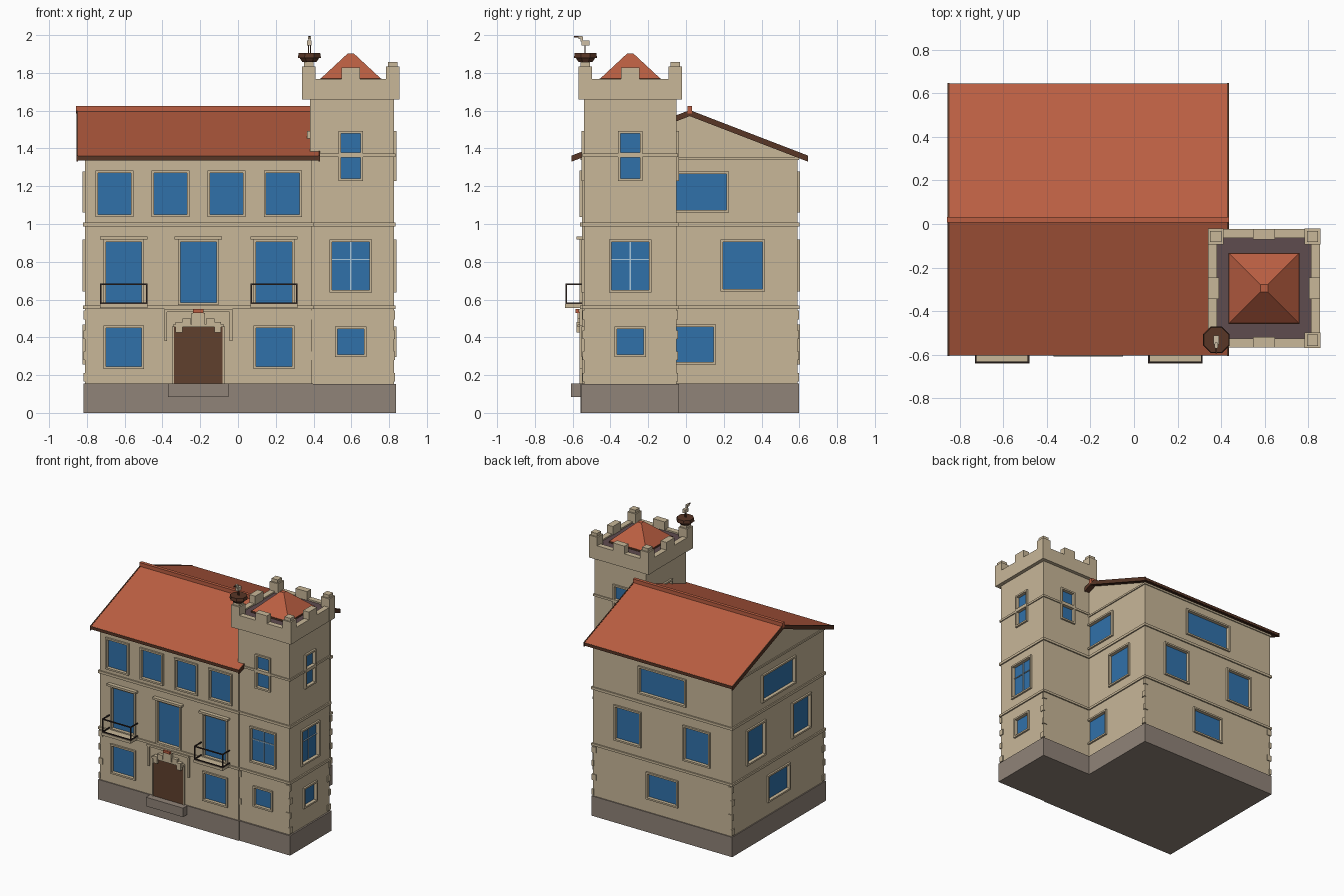
import bpy, bmesh
from mathutils import Matrix

if "Cube" in bpy.data.objects:
    bpy.data.objects.remove(bpy.data.objects["Cube"])


def material(name, rgb):
    lin = [(c / 255 / 12.92) if c < 11 else ((c / 255 + 0.055) / 1.055) ** 2.4 for c in rgb]
    m = bpy.data.materials.new(name)
    m.use_nodes = True
    m.diffuse_color = (*lin, 1)
    m.node_tree.nodes["Principled BSDF"].inputs["Base Color"].default_value = (*lin, 1)
    return m


PLASTER = material("plaster", (200, 183, 152))
STONE = material("plinth stone", (144, 131, 120))
TILE = material("roof tile", (187, 95, 66))
GLASS = material("window glass", (48, 113, 170))
DOOR = material("door wood", (96, 64, 45))
WOOD = material("dark wood", (88, 54, 38))
DECK = material("tower deck", (95, 76, 79))
IRON = material("black iron", (52, 40, 36))
BAR = material("glazing bar", (170, 200, 220))
FEATHER = material("feather", (205, 190, 165))


def finish(name, bm, *mats):
    bmesh.ops.recalc_face_normals(bm, faces=bm.faces)
    me = bpy.data.meshes.new(name)
    bm.to_mesh(me)
    bm.free()
    for m in mats:
        me.materials.append(m)
    ob = bpy.data.objects.new(name, me)
    bpy.context.collection.objects.link(ob)
    return ob


def boxes(name, mat, spans):
    """One object from boxes given as (two x, two y, two z)."""
    bm = bmesh.new()
    for span in spans:
        size = [abs(b - a) for a, b in span]
        mid = [(a + b) / 2 for a, b in span]
        bmesh.ops.create_cube(bm, size=1, matrix=Matrix.Translation(mid) @ Matrix.Diagonal((*size, 1)))
    return finish(name, bm, mat)


def prism(name, profile, x0, x1, *mats):
    """Extrude a y-z profile along x; a second material goes to the upward faces."""
    bm = bmesh.new()
    face = bm.faces.new([bm.verts.new((x0, y, z)) for y, z in profile])
    ext = bmesh.ops.extrude_face_region(bm, geom=[face])["geom"]
    bmesh.ops.translate(bm, vec=(x1 - x0, 0, 0), verts=[v for v in ext if isinstance(v, bmesh.types.BMVert)])
    bmesh.ops.recalc_face_normals(bm, faces=bm.faces)
    if len(mats) > 1:
        for f in bm.faces:
            f.material_index = int(f.normal.z > 0.5)
    return finish(name, bm, *mats)


# Footprints: x0, x1, y0, y1
MAIN = (-0.81, 0.39, -0.55, 0.59)
TOWER = (0.38, 0.825, -0.54, -0.05)
MID = 0.02                      # ridge line
TX, TY = 0.597, -0.295          # tower axis


def on_wall(foot, side, u, d, z):
    """Box on a wall: u along the wall, d outwards, z up."""
    x0, x1, y0, y1 = foot
    if side == "front":
        return (u, (y0 - d[0], y0 - d[1]), z)
    if side == "back":
        return (u, (y1 + d[0], y1 + d[1]), z)
    if side == "right":
        return ((x1 + d[0], x1 + d[1]), u, z)
    return ((x0 - d[0], x0 - d[1]), u, z)


def grown(foot, g, z):
    return ((foot[0] - g, foot[1] + g), (foot[2] - g, foot[3] + g), z)


# Walls
PITCH = 0.385
EAVE = 1.355
apex = EAVE + PITCH * 0.57
main_walls = prism("main_walls", [(MAIN[2], 0.1), (MAIN[3], 0.1), (MAIN[3], EAVE), (MID, apex), (MAIN[2], EAVE)],
                   MAIN[0], MAIN[1], PLASTER)
tower_walls = boxes("tower_walls", PLASTER, [grown(TOWER, 0, (0.1, 1.67))])

# Window list: footprint, side, centre, width, bottom, top
windows = []
for cx in (-0.655, -0.357, -0.06, 0.237):
    windows.append((MAIN, "front", cx, 0.175, 1.05, 1.27))
for cx in (-0.605, -0.21, 0.19):
    windows.append((MAIN, "front", cx, 0.19, 0.585, 0.905))
for cx in (-0.605, 0.19):
    windows.append((MAIN, "front", cx, 0.19, 0.245, 0.45))
for side, c, gap in (("left", MID, 0.28), ("right", MID, 0.28), ("back", -0.21, 0.298)):
    windows.append((MAIN, side, c, 0.39, 1.075, 1.265))
    windows.append((MAIN, side, c, 0.25, 0.27, 0.455))
    for s in (-1, 1):
        if not (side == "right" and s < 0):
            windows.append((MAIN, side, c + s * gap, 0.21, 0.655, 0.905))
tower_grid = []
for side, c in (("front", TX), ("right", TY), ("back", TX), ("left", TY)):
    windows.append((TOWER, side, c, 0.105, 1.24, 1.352))
    windows.append((TOWER, side, c, 0.105, 1.378, 1.48))
    if side in ("front", "right"):
        windows.append((TOWER, side, c, 0.2, 0.65, 0.905))
        windows.append((TOWER, side, c, 0.14, 0.31, 0.445))
        tower_grid.append((side, c))

# Recesses, glass and frames
panes, frames, cuts = [], [], {MAIN: [], TOWER: []}
F = 0.013
for foot, side, c, w, z0, z1 in windows:
    u0, u1 = c - w / 2, c + w / 2
    cuts[foot].append(on_wall(foot, side, (u0, u1), (-0.015, 0.05), (z0, z1)))
    panes.append(on_wall(foot, side, (u0, u1), (-0.02, -0.012), (z0, z1)))
    for u, z in (((u0 - F, u0), (z0 - F, z1 + F)), ((u1, u1 + F), (z0 - F, z1 + F)),
                 ((u0, u1), (z1, z1 + F)), ((u0, u1), (z0 - F, z0))):
        frames.append(on_wall(foot, side, u, (-0.005, 0.014), z))
for walls, foot in ((main_walls, MAIN), (tower_walls, TOWER)):
    cutter = boxes("window_cutter", PLASTER, cuts[foot])
    cutter.hide_render = True
    mod = walls.modifiers.new("recesses", "BOOLEAN")
    mod.operation, mod.object, mod.solver = "DIFFERENCE", cutter, "EXACT"
    bpy.context.view_layer.objects.active = walls
    bpy.ops.object.modifier_apply(modifier=mod.name)
    bpy.data.objects.remove(cutter)
boxes("window_panes", GLASS, panes)
boxes("window_frames", PLASTER, frames)
bars = []
for side, c in tower_grid:
    bars.append(on_wall(TOWER, side, (c - 0.003, c + 0.003), (-0.012, -0.005), (0.65, 0.905)))
    bars.append(on_wall(TOWER, side, (c - 0.1, c + 0.1), (-0.012, -0.005), (0.81, 0.816)))
boxes("tower_glazing_bars", BAR, bars)

# Plinth, string courses and window hoods
boxes("plinth", STONE, [grown(MAIN, 0.008, (0, 0.155)), grown(TOWER, 0.012, (0, 0.154))])
courses = []
for foot in (MAIN, TOWER):
    courses += [grown(foot, 0.01, (0.55, 0.568)), grown(foot, 0.01, (0.988, 1.008))]
courses += [grown(TOWER, 0.008, (1.356, 1.372)), grown(MAIN, 0.008, (1.34, 1.354))]
boxes("string_courses", PLASTER, courses)
boxes("window_hoods", PLASTER, [on_wall(MAIN, "front", (cx - 0.125, cx + 0.125), (-0.005, 0.03), (0.918, 0.934))
                                for cx in (-0.605, -0.21, 0.19)])

# Corner quoins, long and short in turn
quoins = []
corners = [(MAIN, 0, 2), (MAIN, 0, 3), (MAIN, 1, 3), (TOWER, 0, 2), (TOWER, 1, 2), (TOWER, 1, 3)]
for foot, ix, iy in corners:
    sx, sy = (1 if ix == 0 else -1), (1 if iy == 2 else -1)
    for i, z in enumerate((0.165, 0.28, 0.39, 0.495)):
        lx, ly = (0.035, 0.02) if i % 2 else (0.015, 0.035)
        x, y = foot[ix] - sx * 0.007, foot[iy] - sy * 0.007
        quoins.append(((x, x + sx * lx), (y, y + sy * ly), (z, z + 0.046)))
boxes("corner_quoins", PLASTER, quoins)

# Entrance
front = lambda u, d, z: on_wall(MAIN, "front", u, d, z)
DX = -0.21
boxes("door", DOOR, [front((DX - 0.128, DX + 0.128), (-0.01, 0.008), (0.155, 0.46))])
boxes("door_step", STONE, [front((DX - 0.16, DX + 0.16), (-0.01, 0.058), (0.085, 0.155))])
portal = [front((DX - 0.135, DX + 0.135), (0, 0.025), (0.455, 0.468)),
          front((DX - 0.035, DX + 0.035), (0, 0.025), (0.468, 0.53)),
          front((DX - 0.18, DX + 0.18), (0, 0.02), (0.535, 0.551))]
for s in (-1, 1):
    portal.append(front((DX + s * 0.165, DX + s * 0.18), (0, 0.015), (0.38, 0.54)))
    portal.append(front((DX + s * 0.128, DX + s * 0.138), (0, 0.015), (0.155, 0.46)))
    portal.append(front((DX + s * 0.085, DX + s * 0.12), (0, 0.03), (0.425, 0.48)))
    portal.append(front((DX + s * 0.04, DX + s * 0.085), (0, 0.025), (0.468, 0.5)))
boxes("door_surround", PLASTER, portal)
boxes("door_crest", TILE, [front((DX - 0.028, DX + 0.028), (0, 0.035), (0.53, 0.549))])

# Balconies
slabs, rails = [], []
R = 0.008
for cx in (-0.605, 0.19):
    a, b = cx - 0.125, cx + 0.125
    slabs.append(front((a, b), (-0.01, 0.09), (0.555, 0.576)))
    for z in (0.577, 0.676):
        rails.append(front((a, b), (0.08, 0.08 + R), (z, z + R)))
        for u in (a, b - R):
            rails.append(front((u, u + R), (0, 0.08), (z, z + R)))
    for u in (a, b - R):
        rails.append(front((u, u + R), (0.08, 0.08 + R), (0.576, 0.684)))
boxes("balcony_slabs", PLASTER, slabs)
boxes("balcony_rails", IRON, rails)


# Gabled roof with verge boards and ridge cap
def chevron(half, top, thick):
    low = top - PITCH * half
    return [(MID - half, low), (MID, top), (MID + half, low),
            (MID + half, low - thick), (MID, top - thick), (MID - half, low - thick)]


prism("gable_roof", chevron(0.622, 1.6, 0.024), -0.848, 0.428, WOOD, TILE)
for name, x in (("left_verge_board", -0.856), ("right_verge_board", 0.427)):
    prism(name, chevron(0.627, 1.603, 0.032), x, x + 0.008, WOOD)
boxes("eave_boards", WOOD, [((-0.85, 0.43), (MID + s * 0.61, MID + s * 0.624), (1.34, 1.359)) for s in (-1, 1)])
boxes("ridge_cap", TILE, [((-0.858, 0.436), (MID - 0.013, MID + 0.013), (1.585, 1.624))])

# Tower parapet with battlements
PX, PY, T = 0.257, 0.273, 0.042
parapet = []
for s in (-1, 1):
    parapet.append(((TX + s * (PX - T), TX + s * PX), (TY - PY, TY + PY), (1.66, 1.768)))
    parapet.append(((TX - PX + T, TX + PX - T), (TY + s * (PY - T), TY + s * PY), (1.66, 1.768)))
    parapet.append(((TX + s * (PX - 0.05), TX + s * PX), (TY - 0.05, TY + 0.05), (1.76, 1.828)))
    parapet.append(((TX - 0.05, TX + 0.05), (TY + s * (PY - 0.05), TY + s * PY), (1.76, 1.828)))
    for t in (-1, 1):
        cx, cy = TX + s * (PX - 0.035), TY + t * (PY - 0.035)
        for h, z in ((0.036, (1.659, 1.834)), (0.026, (1.834, 1.858))):
            parapet.append(((cx - h, cx + h), (cy - h, cy + h), z))
boxes("parapet", PLASTER, parapet)
boxes("parapet_floor", PLASTER, [grown(TOWER, 0.01, (1.661, 1.7))])
boxes("tower_deck", DECK, [((TX - PX + T, TX + PX - T), (TY - PY + T, TY + PY - T), (1.7, 1.757))])


def frustum(name, mat, sides, r0, r1, z0, z1, x, y, turn=0):
    bm = bmesh.new()
    bmesh.ops.create_cone(bm, cap_ends=True, segments=sides, radius1=r0, radius2=r1, depth=z1 - z0,
                          matrix=Matrix.Translation((x, y, (z0 + z1) / 2)) @ Matrix.Rotation(turn, 4, "Z"))
    return finish(name, bm, mat)


frustum("tower_roof", TILE, 4, 0.228, 0.024, 1.768, 1.902, TX, TY, 0.7854)
boxes("tower_roof_eave", WOOD, [((TX - 0.163, TX + 0.163), (TY - 0.163, TY + 0.163), (1.755, 1.769))])

# Nest and bird on the front corner
NX, NY = 0.378, -0.532
frustum("nest_bowl", WOOD, 8, 0.04, 0.06, 1.857, 1.885, NX, NY, 0.3927)
frustum("nest_rim", WOOD, 8, 0.066, 0.062, 1.88, 1.905, NX, NY, 0.3927)
boxes("bird", FEATHER, [
    ((NX - 0.012, NX + 0.012), (NY - 0.022, NY + 0.02), (1.945, 1.972)),
    ((NX - 0.006, NX + 0.006), (NY - 0.026, NY - 0.012), (1.965, 1.99)),
    ((NX - 0.008, NX + 0.008), (NY - 0.038, NY - 0.016), (1.98, 1.996))])
boxes("bird_beak_and_legs", WOOD, [
    ((NX - 0.003, NX + 0.003), (NY - 0.062, NY - 0.036), (1.988, 1.996)),
    ((NX - 0.008, NX - 0.003), (NY - 0.005, NY), (1.9, 1.948)),
    ((NX + 0.003, NX + 0.008), (NY - 0.005, NY), (1.9, 1.948))])
